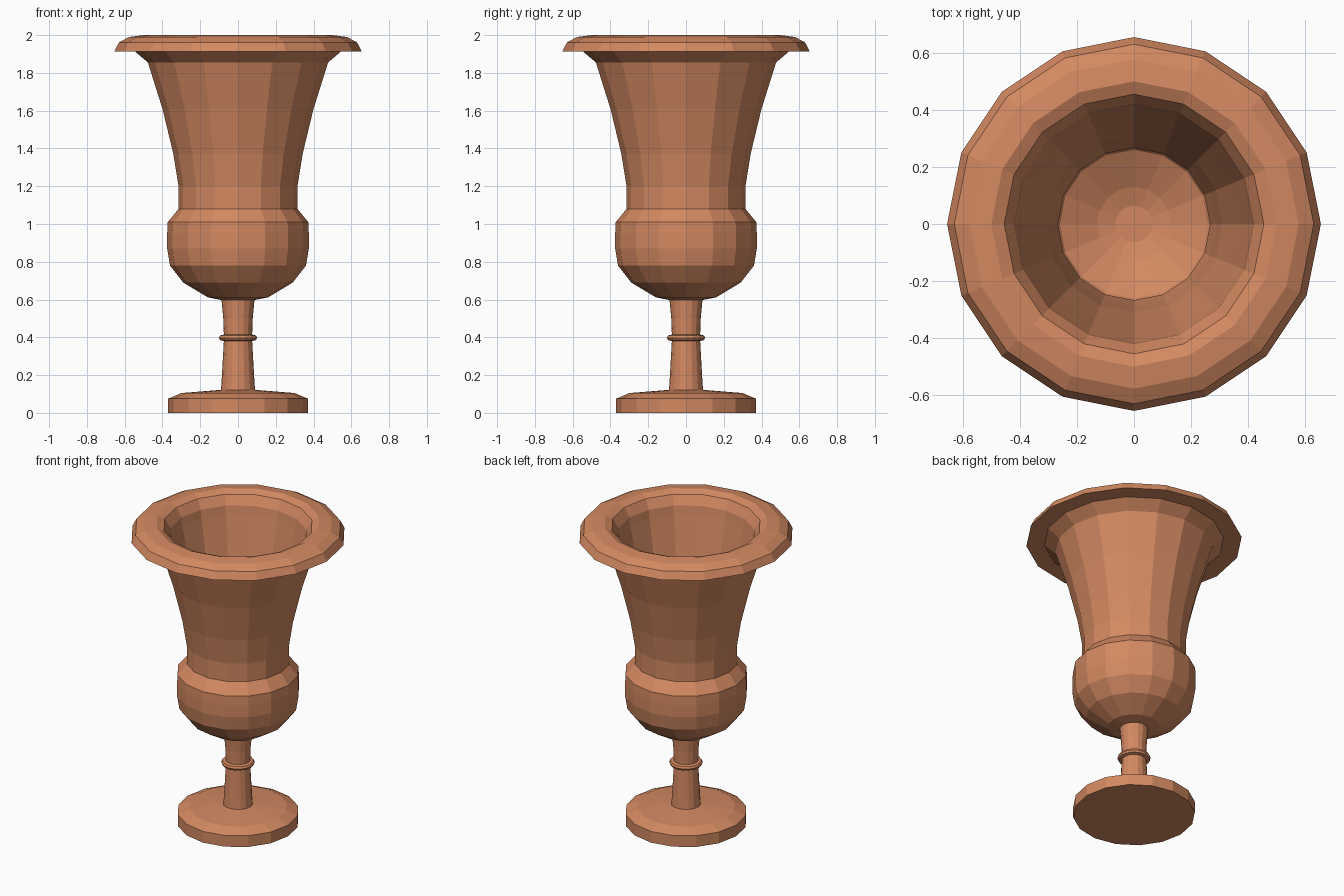
import bpy, bmesh
from math import cos, sin, pi

SIDES = 16
clay = bpy.data.materials.new("terracotta")
clay.diffuse_color = (0.65, 0.25, 0.12, 1)


def lathe(name, profile):
    """Revolve (radius, z) points about z; a zero radius becomes a pole."""
    bm = bmesh.new()
    rings = []
    for r, z in profile:
        n = SIDES if r > 0 else 1
        rings.append([bm.verts.new((r * cos(2 * pi * i / SIDES),
                                    r * sin(2 * pi * i / SIDES), z)) for i in range(n)])
    for a, b in zip(rings, rings[1:]):
        for i in range(SIDES):
            j = (i + 1) % SIDES
            quad = [a[i % len(a)], a[j % len(a)], b[j % len(b)], b[i % len(b)]]
            bm.faces.new(list(dict.fromkeys(quad)))
    bmesh.ops.recalc_face_normals(bm, faces=bm.faces)
    mesh = bpy.data.meshes.new(name)
    bm.to_mesh(mesh)
    bm.free()
    mesh.materials.append(clay)
    obj = bpy.data.objects.new(name, mesh)
    bpy.context.collection.objects.link(obj)
    return obj


# Foot, stem and stem collar as one turned piece
lathe("foot_and_stem", [
    (0, 0), (0.37, 0), (0.37, 0.075), (0.30, 0.105), (0.09, 0.122),
    (0.085, 0.20), (0.075, 0.38), (0.095, 0.385), (0.101, 0.397), (0.095, 0.41),
    (0.075, 0.415), (0.078, 0.50), (0.088, 0.605), (0, 0.605)])

# Hollow urn body: outside going up, over the rim, then down the inside
lathe("urn_body", [
    (0, 0.598), (0.09, 0.598), (0.16, 0.612), (0.29, 0.69), (0.36, 0.78),
    (0.375, 0.87), (0.375, 0.95), (0.372, 1.01), (0.315, 1.08), (0.315, 1.20),
    (0.342, 1.37), (0.40, 1.61), (0.477, 1.855), (0.545, 1.913),
    (0.655, 1.913), (0.63, 1.962), (0.577, 1.99), (0.50, 2.0), (0.455, 1.98),
    (0.42, 1.92), (0.412, 1.87), (0.36, 1.61), (0.31, 1.37), (0.288, 1.20),
    (0.267, 1.07), (0.33, 0.99), (0.335, 0.87), (0.32, 0.79), (0.26, 0.71),
    (0.13, 0.645), (0.065, 0.625), (0, 0.625)])
